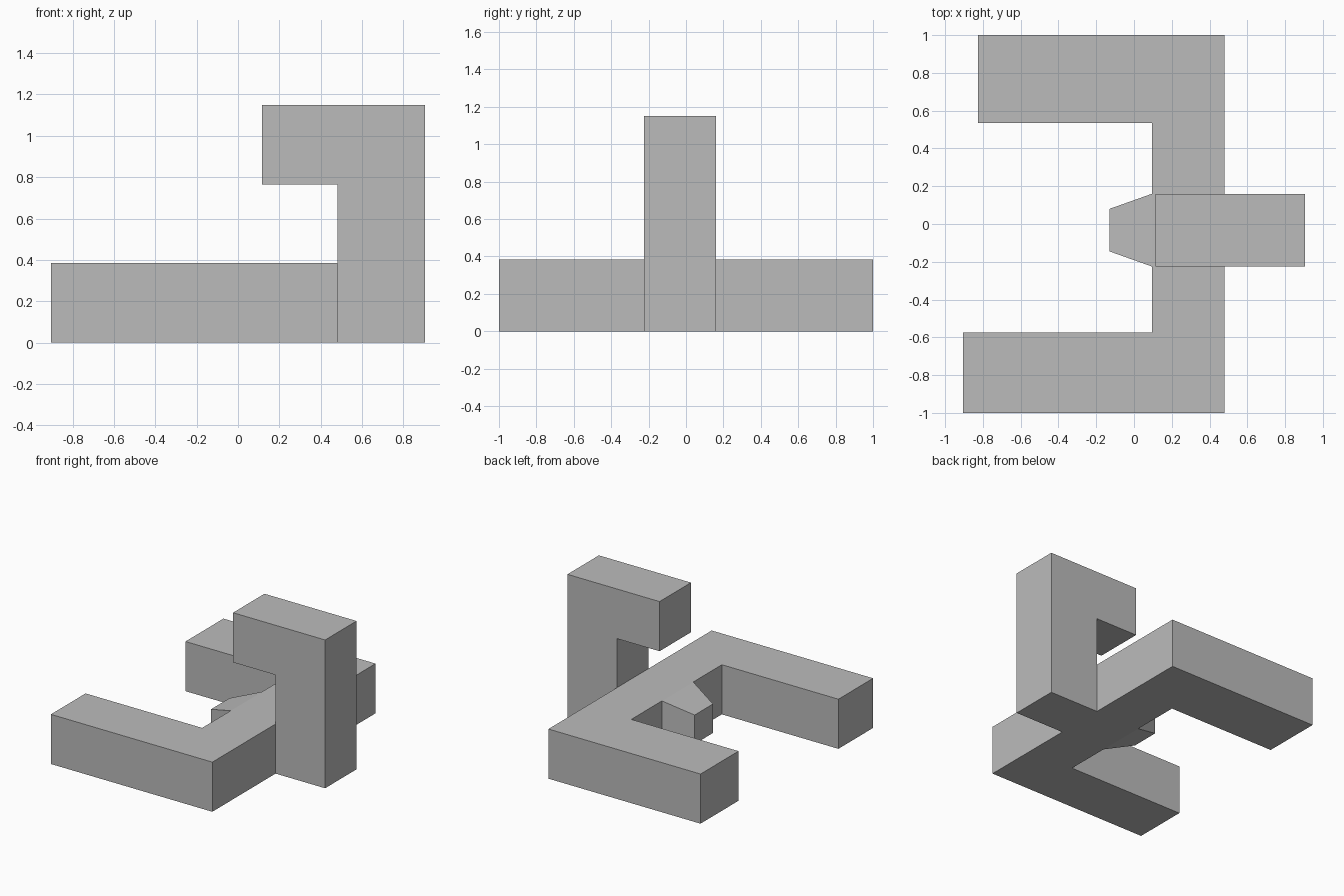
import bpy
import bmesh
from mathutils import Vector

if "Cube" in bpy.data.objects:
    bpy.data.objects.remove(bpy.data.objects["Cube"])

grey = bpy.data.materials.new("plain grey")
grey.diffuse_color = (0.5, 0.5, 0.5, 1)
grey.use_nodes = True
grey.node_tree.nodes["Principled BSDF"].inputs["Base Color"].default_value = grey.diffuse_color

H = 0.385                  # frame height
X0, X1 = 0.095, 0.48       # crossbar sides
Y0, Y1 = -0.225, 0.16      # width of the post and the nub


def finish(bm, name):
    me = bpy.data.meshes.new(name)
    bmesh.ops.recalc_face_normals(bm, faces=bm.faces)
    bm.to_mesh(me)
    bm.free()
    me.materials.append(grey)
    ob = bpy.data.objects.new(name, me)
    bpy.context.collection.objects.link(ob)
    return ob


def extrude_profile(points, offset, joints):
    """Prism from a profile, left open where it joins another part."""
    bm = bmesh.new()
    base = bm.faces.new([bm.verts.new(p) for p in points])
    res = bmesh.ops.extrude_face_region(bm, geom=[base], use_keep_orig=True)
    moved = [v for v in res["geom"] if isinstance(v, bmesh.types.BMVert)]
    bmesh.ops.translate(bm, verts=moved, vec=offset)
    bmesh.ops.recalc_face_normals(bm, faces=bm.faces)
    hidden = [f for f in bm.faces
              if any((f.calc_center_median() - Vector(j)).length < 0.01
                     for j in joints)]
    bmesh.ops.delete(bm, geom=hidden, context='FACES')
    return bm


ym = (Y0 + Y1) / 2

# U-shaped floor frame: two uneven arms and a crossbar
frame = [(-0.905, -1), (X1, -1), (X1, Y0), (X1, Y1), (X1, 1), (-0.825, 1),
         (-0.825, 0.535), (X0, 0.535), (X0, Y1), (X0, Y0),
         (X0, -0.575), (-0.905, -0.575)]
finish(extrude_profile([(x, y, 0) for x, y in frame], (0, 0, H),
                       [(X0, ym, H / 2), (X1, ym, H / 2)]), "floor_frame")

# Upright post with a hooked top reaching back over the crossbar
post = [(X1, 0), (0.905, 0), (0.905, 1.15), (0.115, 1.15),
        (0.115, 0.765), (X1, 0.765), (X1, H)]
finish(extrude_profile([(x, Y0, z) for x, z in post], (0, Y1 - Y0, 0),
                       [(X1, ym, H / 2)]), "hooked_post")

# Tapered nub on the inner side of the crossbar
bm = bmesh.new()
rings = []
for x, d in ((X0, 0), (-0.13, 0.08)):
    rings.append([bm.verts.new((x, y, z)) for y, z in
                  ((Y0 + d, d), (Y1 - d, d), (Y1 - d, H - d), (Y0 + d, H - d))])
for i in range(4):
    j = (i + 1) % 4
    bm.faces.new((rings[0][i], rings[0][j], rings[1][j], rings[1][i]))
tip = bm.faces.new(rings[1])
ob = finish(bm, "tapered_nub")
# Point the open shell's faces outward
if ob.data.polygons[4].normal.x > 0:
    ob.data.flip_normals()
